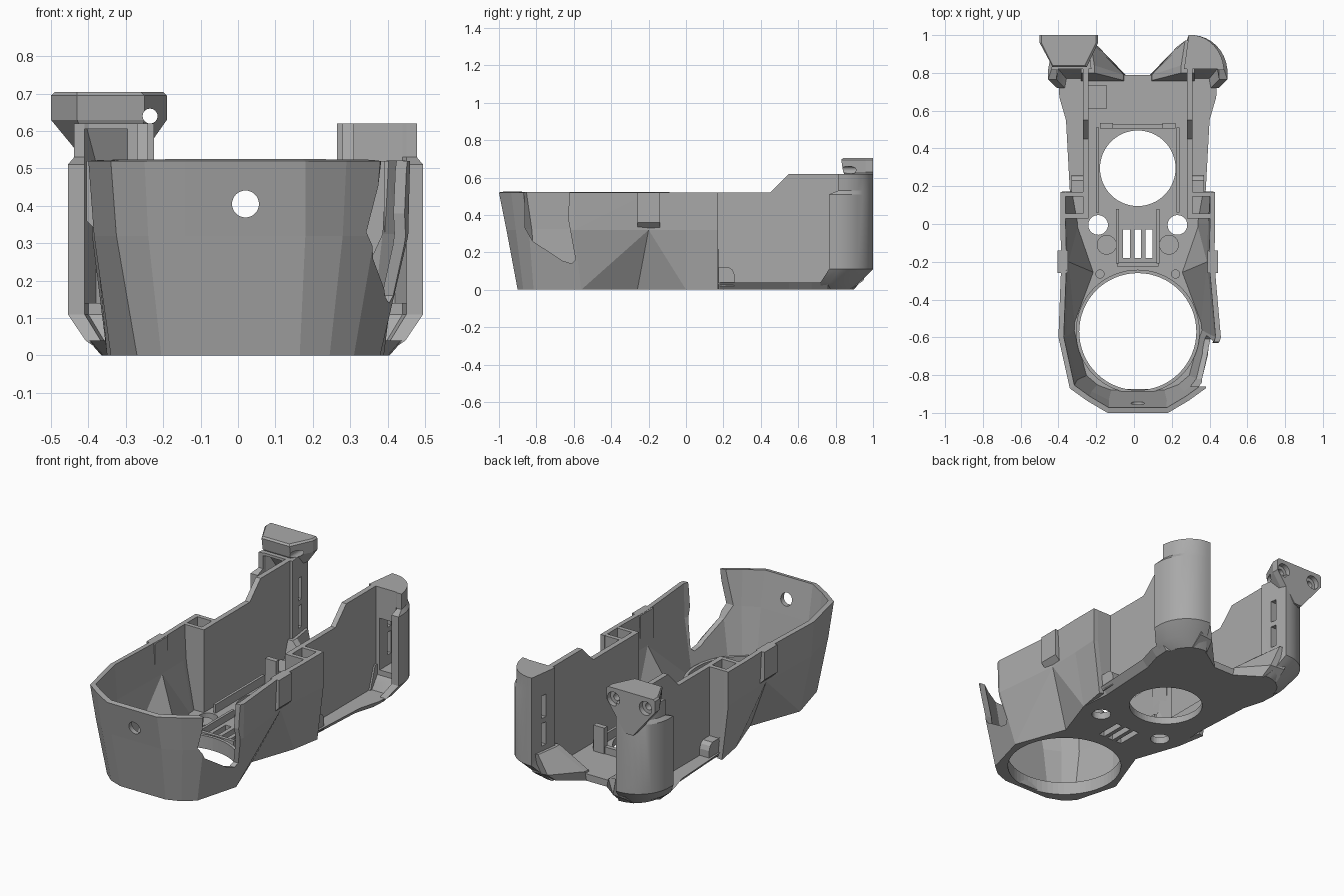
import bpy, bmesh, math

if "Cube" in bpy.data.objects:
    bpy.data.objects.remove(bpy.data.objects["Cube"], do_unlink=True)

AXIS = 0.02  # the symmetry plane
SIDES = ((-1, "right"), (1, "left"))

grey = bpy.data.materials.new("plain grey")
grey.use_nodes = True
grey.diffuse_color = (0.4, 0.4, 0.4, 1)
grey.node_tree.nodes["Principled BSDF"].inputs["Base Color"].default_value = (0.4, 0.4, 0.4, 1)


def finish(name, bm):
    bmesh.ops.recalc_face_normals(bm, faces=bm.faces)
    mesh = bpy.data.meshes.new(name)
    bm.to_mesh(mesh)
    bm.free()
    mesh.materials.append(grey)
    ob = bpy.data.objects.new(name, mesh)
    bpy.context.collection.objects.link(ob)
    return ob


def loft(name, rings, closed=True, peaks=()):
    """Skin a stack of point rings; closed rings are capped.
    Faces beside a peak column are split so they fan out from its upper point."""
    bm = bmesh.new()
    rows = [[bm.verts.new(p) for p in ring] for ring in rings]
    n = len(rows[0])
    for a, b in zip(rows, rows[1:]):
        for i in range(n if closed else n - 1):
            j = (i + 1) % n
            if j in peaks:
                bm.faces.new((a[i], a[j], b[j]))
                bm.faces.new((a[i], b[j], b[i]))
            elif i in peaks:
                bm.faces.new((a[i], a[j], b[i]))
                bm.faces.new((a[j], b[j], b[i]))
            else:
                bm.faces.new((a[i], a[j], b[j], b[i]))
    if closed:
        bm.faces.new(rows[0])
        bm.faces.new(rows[-1])
    return finish(name, bm)


def flat(points, z, s=1):
    return [(AXIS + s * x, y, z) for x, y in points]


def box(name, x, y, z, s=1):
    plan = [(x[0], y[0]), (x[1], y[0]), (x[1], y[1]), (x[0], y[1])]
    return loft(name, [flat(plan, h, s) for h in z])


def side_plate(name, x, profile, s=1):
    return loft(name, [[(AXIS + s * h, y, z) for y, z in profile] for h in x])


def disc(name, x, y, r, z, axis="Z", n=48):
    ring = [(r * math.cos(2 * math.pi * i / n), r * math.sin(2 * math.pi * i / n)) for i in range(n)]
    if axis == "Z":
        return loft(name, [[(x + a, y + b, h) for a, b in ring] for h in z])
    return loft(name, [[(x + a, h, y + b) for a, b in ring] for h in z])


def cut(ob, cutter):
    cutter.hide_render = True
    cutter.hide_viewport = True
    cutter.display_type = "WIRE"
    m = ob.modifiers.new(cutter.name, "BOOLEAN")
    m.operation = "DIFFERENCE"
    m.solver = "EXACT"
    m.object = cutter


# Faceted front bowl, pinched at the waist
top = [(0.16, -1), (0.27, -0.935), (0.36, -0.87), (0.42, -0.6), (0.405, -0.2), (0.41, 0), (0.41, 0.17)]
mid = [(0.16, -0.96), (0.26, -0.91), (0.345, -0.84), (0.405, -0.6), (0.395, -0.2), (0.40, 0), (0.41, 0.17)]
low = [(0.145, -0.9), (0.225, -0.87), (0.29, -0.815), (0.36, -0.56), (0.25, -0.26), (0.34, 0), (0.37, 0.17)]
levels = []
for ring, z, flare in ((low, 0, 0), (mid, 0.32, 0.03), (top, 0.52, 0.02)):
    left_ring = list(ring)
    left_ring[3] = (ring[3][0] + flare, ring[3][1])
    levels.append(flat(ring[::-1], z, -1) + flat(left_ring, z))
bowl = loft("front_shell", levels, closed=False, peaks=(2, 11))
solid = bowl.modifiers.new("wall", "SOLIDIFY")
solid.thickness = 0.028
solid.offset = -1
solid.use_even_offset = True
cut(bowl, disc("front_hole_cutter", AXIS, 0.405, 0.036, (-1.2, -0.8), "Y", 32))
opening = [(-0.86, 0.6), (-0.86, 0.33), (-0.82, 0.26), (-0.66, 0.155), (-0.61, 0.14),
           (-0.59, 0.16), (-0.63, 0.38), (-0.62, 0.6)]
cut(bowl, side_plate("side_opening_cutter", (0.2, 0.6), opening))

# Floor with duct openings
rear = [(0.36, 0.18), (0.38, 0.55), (0.415, 0.67), (0.42, 0.76), (0.38, 0.79), (0.065, 0.79)]
edge = low[:6] + rear
inset = low[:6] + [(x - 0.035 if x > 0.1 else x, y) for x, y in rear]
floor = loft("floor", [flat(p, z) + flat(p[::-1], z, -1) for p, z in ((inset, 0), (edge, 0.04))])
cut(floor, disc("large_hole_cutter", AXIS, -0.57, 0.31, (-0.1, 0.2), n=64))
cut(floor, disc("rear_hole_cutter", AXIS, 0.295, 0.2, (-0.1, 0.1), n=64))
for s, side in SIDES:
    cut(floor, disc(side + "_screw_hole_cutter", AXIS + s * 0.21, -0.005, 0.052, (-0.1, 0.1), n=32))
for i in (-1, 0, 1):
    x = i * 0.06
    cut(floor, box("vent_cutter", (x - 0.018, x + 0.018), (-0.18, -0.03), (-0.1, 0.1)))

# Raised collar round the large duct
collar = disc("duct_collar", AXIS, -0.57, 0.328, (0.02, 0.075), n=64)
cut(collar, disc("collar_cutter", AXIS, -0.57, 0.31, (-0.1, 0.2), n=64))

# Bars round the rear duct and the vent panel
box("rear_crossbar", (-0.15, 0.15), (0.505, 0.53), (0.03, 0.08))
box("vent_crossbar", (-0.11, 0.11), (-0.225, -0.205), (0.03, 0.07))
box("cable_pad", (-0.26, -0.165), (0.61, 0.735), (0.03, 0.08))

wall_profile = [(0.03, 0.02), (0.03, 0.52), (0.45, 0.52), (0.55, 0.62), (0.84, 0.62), (0.84, 0.02)]
foot_profile = [(0.16, 0.02), (0.16, 0.12), (0.23, 0.12), (0.25, 0.105), (0.26, 0.08), (0.26, 0.02)]


# Rear wing plan: flange, rounded outside, straight inner cheek
def wing_plan(reach, flange):
    plan = [(0.245, 0.82), (0.42, 0.82), (0.43, flange), (reach, flange)]
    for i in range(9):
        a = math.radians(i * 10 + 6)
        plan.append((0.285 + (reach - 0.285) * math.cos(a), 0.80 + 0.2 * math.sin(a)))
    return plan + [(0.27, 1.0)]


body_plan = wing_plan(0.475, 0.765)
head_plan = wing_plan(0.458, 0.815)
pocket_plan = [(0.315, 0.7), (0.43, 0.7), (0.43, 0.84), (0.4, 0.9), (0.315, 0.93)]


def wing_foot(kx, ky):
    return [(x * kx, 0.72 + (y - 0.765) * ky) for x, y in body_plan]


for s, side in SIDES:
    # Tall inner side wall
    side_plate(side + "_rear_wall", (0.26, 0.29), wall_profile, s)
    side_plate(side + "_wall_foot", (0.28, 0.35), foot_profile, s)

    # Open compartment behind the bowl
    for name, y0, y1 in (("end", 0.145, 0.17), ("divider", 0.03, 0.055)):
        loft(side + "_compartment_" + name,
             [flat([(0.26, y0), (w, y0), (w, y1), (0.26, y1)], z, s)
              for w, z in ((0.335, 0.01), (0.39, 0.32), (0.40, 0.52))])

    # Duct rails, brackets, studs and pins
    box(side + "_duct_rail", (0.205, 0.22), (0.06, 0.51), (0.03, 0.09), s)
    box(side + "_bracket", (0.13, 0.2), (0.505, 0.535), (0.03, 0.19), s)
    box(side + "_vent_rail", (0.10, 0.115), (-0.21, 0.08), (0.03, 0.08), s)
    disc(side + "_stud", AXIS + s * 0.165, -0.11, 0.052, (0.03, 0.07), n=32)
    disc(side + "_pin", AXIS + s * 0.2, -0.265, 0.024, (0.03, 0.06), n=24)

    # Outer clip housing with a sloped underside
    loft(side + "_clip_housing",
         [flat([(0.37, -0.26), (w, -0.26), (w, -0.14), (0.37, -0.14)], z, s)
          for w, z in ((0.395, 0.33), (0.425, 0.36), (0.425, 0.52))])

    # Hollow rear wing
    wing = loft(side + "_rear_wing",
                [flat(wing_foot(0.78, 0.75), 0, s), flat(wing_foot(0.9, 0.9), 0.04, s),
                 flat(body_plan, 0.11, s), flat(body_plan, 0.51, s),
                 flat(head_plan, 0.53, s), flat(head_plan, 0.62, s)])
    pocket_top = 0.44 if s > 0 else 0.605
    cut(wing, loft(side + "_wing_pocket_cutter", [flat(pocket_plan, z, s) for z in (0.14, pocket_top)]))
    for z in (0.2, 0.36):
        cut(wing, box(side + "_slot_cutter", (0.2, 0.35), (0.89, 0.925), (z, z + 0.13), s))
    bpy.ops.object.select_all(action="DESELECT")
    wing.select_set(True)
    bpy.context.view_layer.objects.active = wing
    bpy.ops.object.shade_smooth_by_angle(angle=math.radians(25))

    # Sloping deflector joining wing and floor
    loft(side + "_deflector",
         [flat([(0.065, 0.74), (0.065, 0.79), (0.2, 0.88), (0.3, 0.88), (0.3, 0.74)], 0, s),
          flat([(0.075, 0.76), (0.075, 0.79), (0.21, 0.94), (0.3, 0.95), (0.3, 0.76)], 0.05, s),
          flat([(0.23, 0.8), (0.23, 0.84), (0.25, 0.97), (0.3, 0.98), (0.3, 0.8)], 0.17, s)])

# Screw block on the right wing, tapering down to a wedge
block_levels = []
for x0, x1, w0, w1, y0, z in ((-0.36, -0.31, -0.36, -0.31, 0.93, 0.46),
                              (-0.43, -0.25, -0.5, -0.19, 0.84, 0.63),
                              (-0.43, -0.25, -0.5, -0.19, 0.83, 0.695),
                              (-0.43, -0.26, -0.49, -0.2, 0.84, 0.704)):
    block_levels.append([(x0, y0, z), (x1, y0, z), (w1, 0.96, z), (w1, 1, z), (w0, 1, z), (w0, 0.96, z)])
block = loft("screw_block", block_levels)
for name, x, depth in (("inner", -0.235, 0.7), ("outer", -0.44, 0.93)):
    cut(block, disc(name + "_screw_cutter", x, 0.64, 0.02, (depth, 1.1), "Y", 24))
    cut(block, disc(name + "_counterbore_cutter", x, 0.64, 0.04, (0.97, 1.1), "Y", 24))
